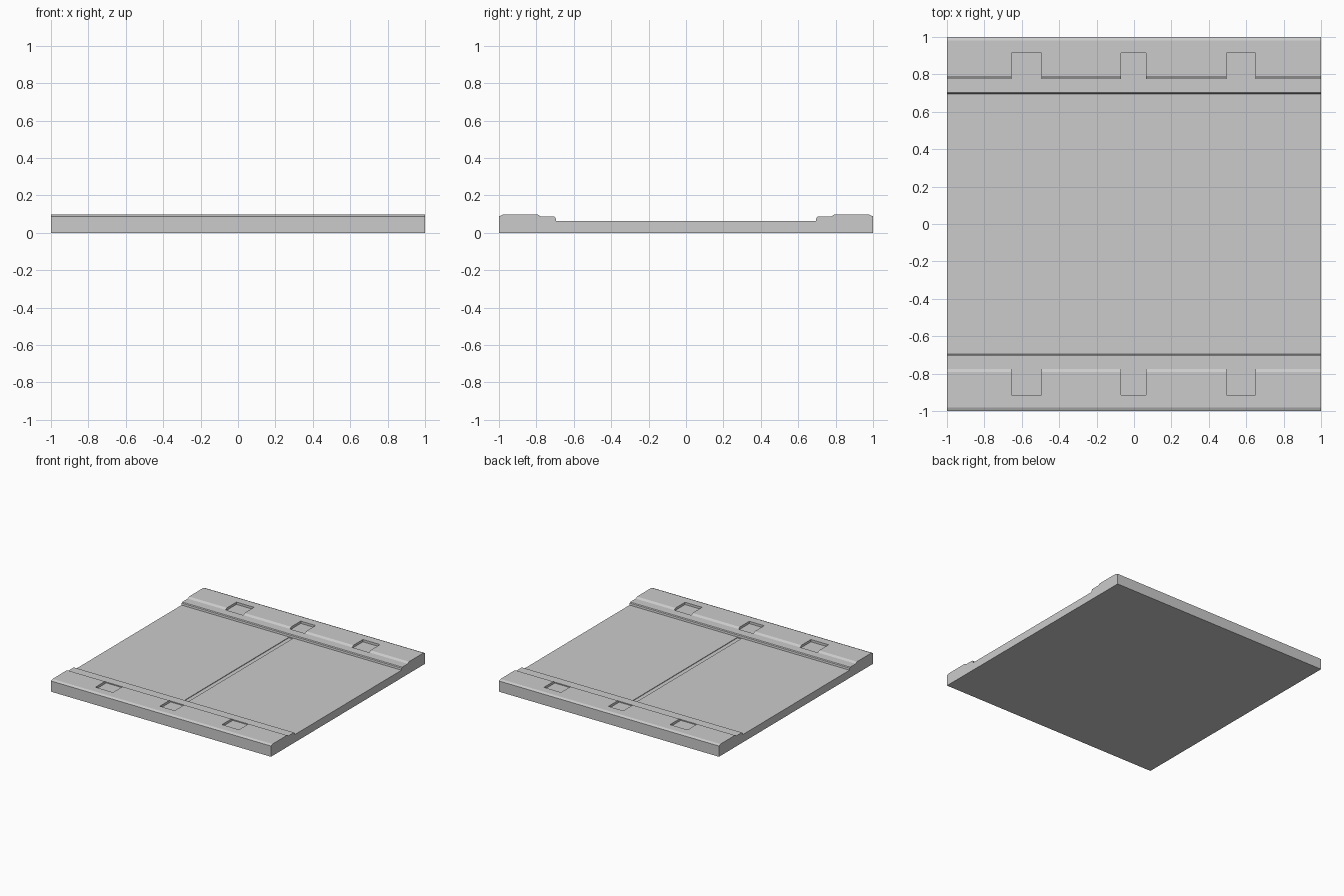
import bpy, bmesh

if "Cube" in bpy.data.objects:
    bpy.data.objects.remove(bpy.data.objects["Cube"])

TOP, LEDGE, ROAD = 0.097, 0.086, 0.064


def mesh_object(name, bm):
    bmesh.ops.recalc_face_normals(bm, faces=bm.faces)
    mesh = bpy.data.meshes.new(name)
    bm.to_mesh(mesh)
    bm.free()
    obj = bpy.data.objects.new(name, mesh)
    bpy.context.collection.objects.link(obj)
    return obj


def add_box(bm, x0, x1, y0, y1, z0, z1):
    verts = bmesh.ops.create_cube(bm, size=1)["verts"]
    for v in verts:
        v.co = ((x0 + x1) / 2 + v.co.x * (x1 - x0),
                (y0 + y1) / 2 + v.co.y * (y1 - y0),
                (z0 + z1) / 2 + v.co.z * (z1 - z0))


# Road slab with raised kerbs: mirrored cross-section extruded along x
half = [(1, 0), (1, 0.088), (0.98, TOP), (0.792, TOP), (0.775, LEDGE),
        (0.703, LEDGE), (0.697, 0.08), (0.695, ROAD)]
profile = half + [(-y, z) for y, z in reversed(half)]
bm = bmesh.new()
face = bm.faces.new([bm.verts.new((-1, y, z)) for y, z in profile])
ext = bmesh.ops.extrude_face_region(bm, geom=[face])["geom"]
bmesh.ops.translate(bm, vec=(2, 0, 0),
                    verts=[g for g in ext if isinstance(g, bmesh.types.BMVert)])
slab = mesh_object("road_slab", bm)

# Cutter: three square pockets in each kerb and the shallow centre groove
bm = bmesh.new()
for y0, y1 in ((0.775, 0.915), (-0.915, -0.775)):
    for x0, x1 in ((-0.655, -0.495), (-0.07, 0.065), (0.495, 0.65)):
        add_box(bm, x0, x1, y0, y1, 0.078, 0.15)
add_box(bm, -0.02, 0.016, -0.69, 0.69, ROAD - 0.005, 0.074)
cutter = mesh_object("pocket_cutter", bm)
cutter.hide_render = True

mod = slab.modifiers.new("pockets", "BOOLEAN")
mod.operation = "DIFFERENCE"
mod.solver = "EXACT"
mod.object = cutter
bpy.context.view_layer.objects.active = slab
slab.select_set(True)
bpy.ops.object.modifier_apply(modifier=mod.name)
bpy.data.objects.remove(cutter)
